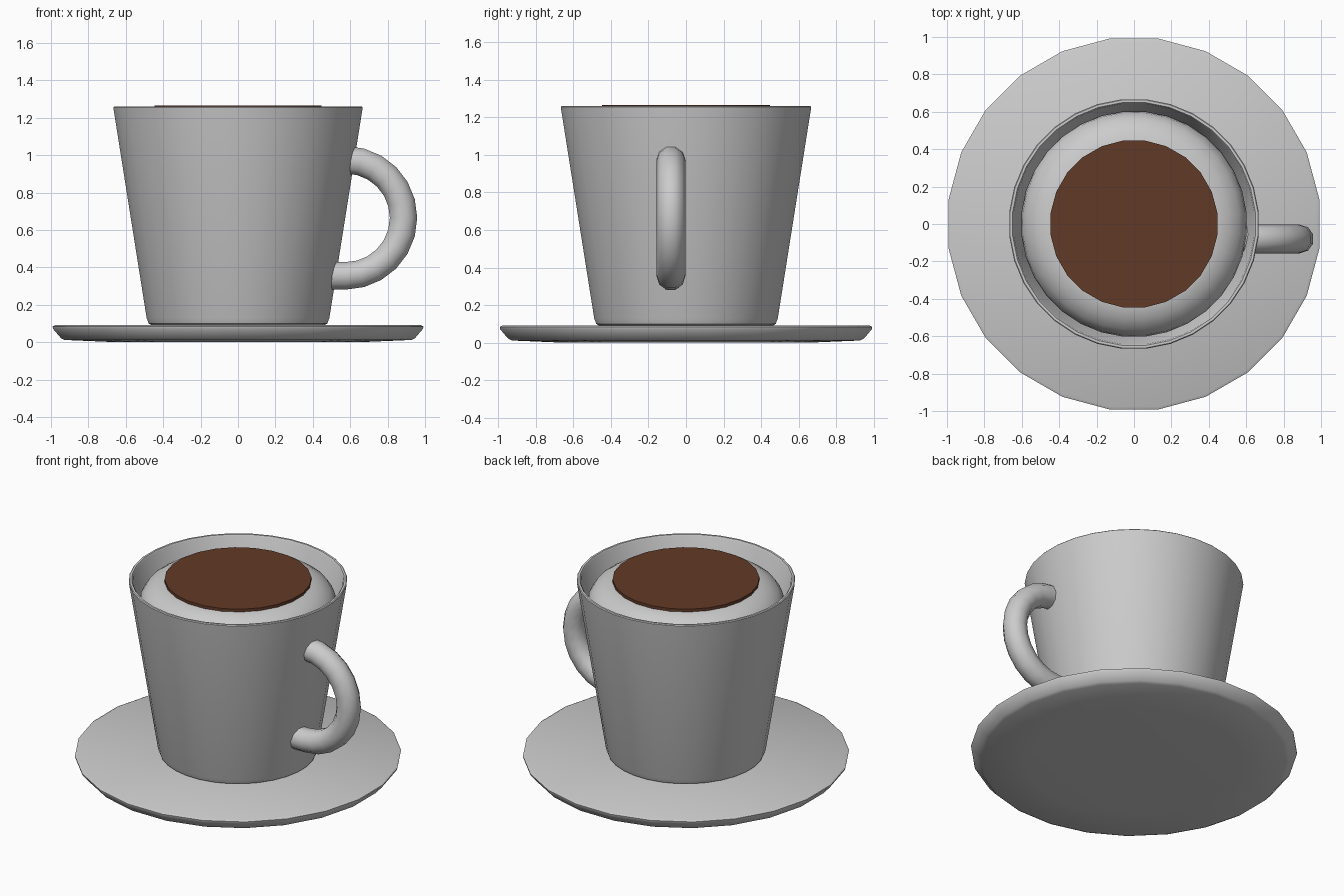
import bpy, bmesh, math
from mathutils import Vector

if "Cube" in bpy.data.objects:
    bpy.data.objects.remove(bpy.data.objects["Cube"])


def finish(name, bm, angle=35):
    bmesh.ops.recalc_face_normals(bm, faces=bm.faces)
    mesh = bpy.data.meshes.new(name)
    bm.to_mesh(mesh)
    bm.free()
    obj = bpy.data.objects.new(name, mesh)
    bpy.context.collection.objects.link(obj)
    bpy.ops.object.select_all(action='DESELECT')
    obj.select_set(True)
    bpy.context.view_layer.objects.active = obj
    bpy.ops.object.shade_smooth_by_angle(angle=math.radians(angle))
    return obj


def skin_rings(bm, rings):
    """Bridge consecutive vertex rings and cap both ends."""
    n = len(rings[0])
    for a, b in zip(rings, rings[1:]):
        for i in range(n):
            j = (i + 1) % n
            bm.faces.new((a[i], a[j], b[j], b[i]))
    bm.faces.new(rings[0])
    bm.faces.new(rings[-1])


def lathe(name, profile, sides, angle=35):
    """Revolve (radius, z) points about z, capped at both ends."""
    bm = bmesh.new()
    turn = [2 * math.pi * (i + 0.5) / sides for i in range(sides)]
    rings = [[bm.verts.new((r * math.cos(t), r * math.sin(t), z)) for t in turn]
             for r, z in profile]
    skin_rings(bm, rings)
    return finish(name, bm, angle)


def tube(name, path, radius, y, sides):
    """Sweep a round section along (x, z) points in a plane of constant y."""
    bm = bmesh.new()
    pts = [Vector((x, y, z)) for x, z in path]
    side = Vector((0, 1, 0))
    rings = []
    for i, p in enumerate(pts):
        d = (pts[min(i + 1, len(pts) - 1)] - pts[max(i - 1, 0)]).normalized()
        up = d.cross(side)
        rings.append([bm.verts.new(p + radius * (math.cos(t) * side + math.sin(t) * up))
                      for t in (2 * math.pi * k / sides for k in range(sides))])
    skin_rings(bm, rings)
    return finish(name, bm, 50)


# Saucer: flat plate with undercut rim
lathe("saucer", [(0.65, 0.0), (0.935, 0.012), (0.955, 0.022), (0.998, 0.072),
                 (1.0, 0.084), (0.985, 0.092)], 24)

# Cup: tapered hollow shell with a rounded foot and thin lip
lathe("cup", [(0.465, 0.092), (0.48, 0.1), (0.491, 0.13), (0.67, 1.255),
              (0.665, 1.26), (0.652, 1.26), (0.645, 1.25), (0.47, 0.16)], 32)

# Handle: half ring offset towards the front, its ends sunk in the wall
arc = [math.radians(90 - 180 * i / 12) for i in range(13)]
path = [(0.575 + 0.31 * math.cos(a), 0.665 + 0.31 * math.sin(a)) for a in arc]
tube("handle", path + [(0.49, 0.355)], 0.077, -0.08, 10)

# Foam: domed filling just below the lip
lathe("foam", [(0.57, 1.02), (0.605, 1.09), (0.597, 1.14), (0.565, 1.19),
               (0.51, 1.228), (0.45, 1.247), (0.3, 1.254)], 32, 45)

# Coffee: thin brown disc on top
coffee = lathe("coffee", [(0.45, 1.235), (0.45, 1.266)], 24)
brown = bpy.data.materials.new("coffee_brown")
brown.diffuse_color = (0.12, 0.042, 0.02, 1)
brown.use_nodes = True
brown.node_tree.nodes["Principled BSDF"].inputs["Base Color"].default_value = brown.diffuse_color
coffee.data.materials.append(brown)
